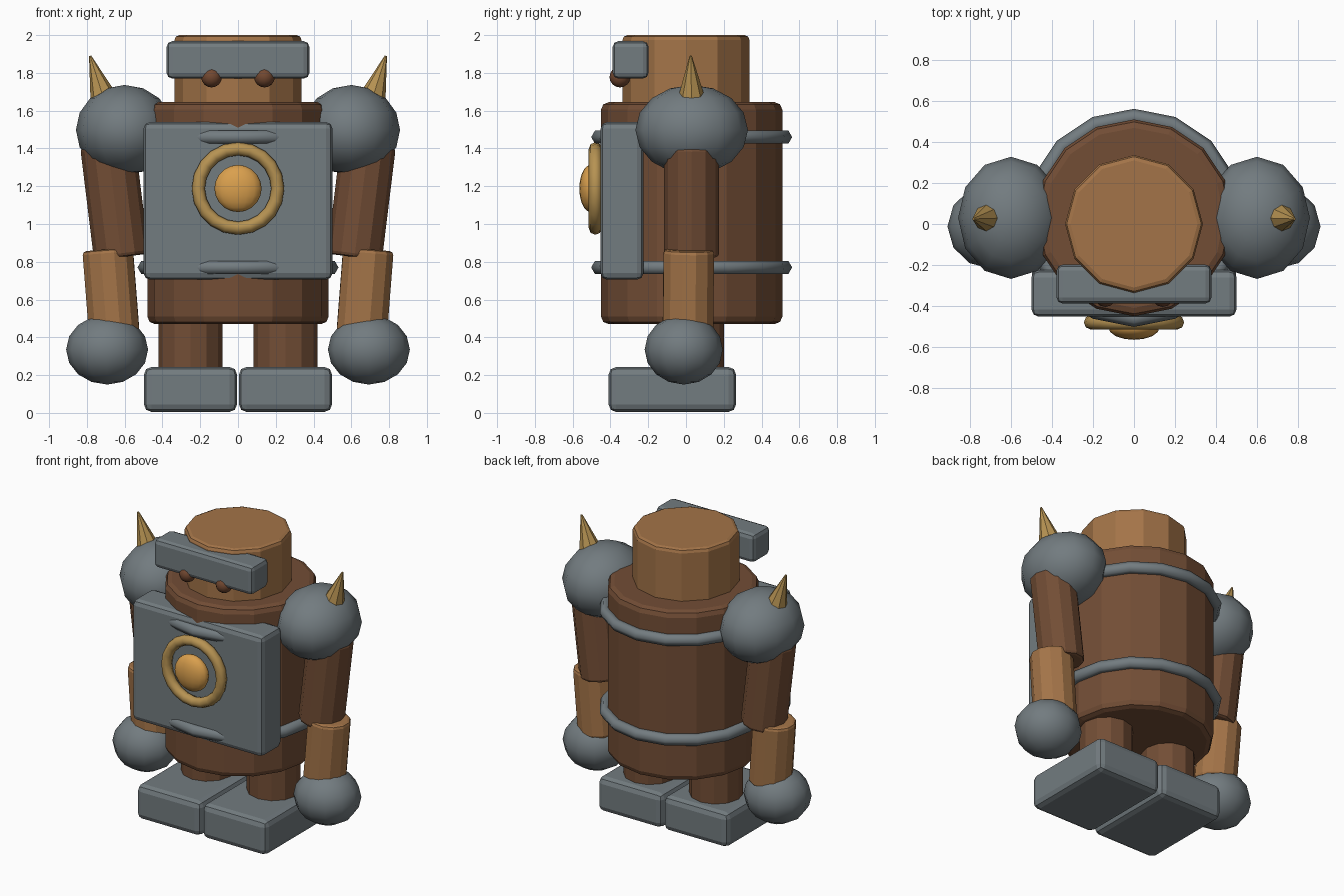
import bpy
import math
from mathutils import Vector

cube = bpy.data.objects.get("Cube")
if cube:
    bpy.data.objects.remove(cube, do_unlink=True)


def material(name, rgb):
    m = bpy.data.materials.new(name)
    m.use_nodes = True
    m.diffuse_color = (*rgb, 1)
    m.node_tree.nodes["Principled BSDF"].inputs["Base Color"].default_value = (*rgb, 1)
    return m


STEEL = material("grey steel", (0.17, 0.20, 0.215))
DARK = material("dark copper", (0.17, 0.075, 0.036))
LIGHT = material("light copper", (0.37, 0.175, 0.065))
BRASS = material("brass", (0.47, 0.29, 0.085))
GOLD = material("glowing gold", (0.70, 0.35, 0.075))
EYE = material("eye brown", (0.17, 0.065, 0.03))
MID_Y = 0.03


def finish(name, mat, bevel=0.0, smooth=None):
    """Name the active part, apply its scale, colour it and soften its edges."""
    ob = bpy.context.object
    ob.name = name
    ob.data.materials.append(mat)
    bpy.ops.object.transform_apply(location=False, rotation=False, scale=True)
    if smooth:
        bpy.ops.object.shade_smooth_by_angle(angle=math.radians(smooth))
    if bevel:
        mod = ob.modifiers.new("Bevel", "BEVEL")
        mod.width = bevel
        mod.segments = 2
        mod.limit_method = "ANGLE"
        mod.angle_limit = math.radians(40)
    return ob


def box(name, mat, low, high, bevel):
    low, high = Vector(low), Vector(high)
    bpy.ops.mesh.primitive_cube_add(size=1, location=(low + high) / 2)
    bpy.context.object.scale = high - low
    return finish(name, mat, bevel)


def rod(name, mat, start, end, radius, sides=12, bevel=0.0, tip=None):
    """Cylinder or cone running from start to end."""
    start, end = Vector(start), Vector(end)
    axis = end - start
    bpy.ops.mesh.primitive_cone_add(
        vertices=sides, radius1=radius, radius2=radius if tip is None else tip,
        depth=axis.length, location=(start + end) / 2)
    bpy.context.object.rotation_euler = Vector((0, 0, 1)).rotation_difference(axis).to_euler()
    return finish(name, mat, bevel)


def ball(name, mat, center, radii, segments=12, rings=8):
    bpy.ops.mesh.primitive_uv_sphere_add(segments=segments, ring_count=rings,
                                         radius=1, location=center)
    bpy.context.object.scale = radii
    return finish(name, mat, smooth=60)


def ring(name, mat, center, major, minor, segments, sides, tilt=0.0):
    bpy.ops.mesh.primitive_torus_add(
        major_radius=major, minor_radius=minor, major_segments=segments,
        minor_segments=sides, location=center, rotation=(tilt, 0, 0))
    return finish(name, mat, smooth=65)


# Barrel body with two hoops
rod("body", DARK, (0, MID_Y, 0.47), (0, MID_Y, 1.645), 0.48, sides=16, bevel=0.04)
for label, z in (("lower", 0.77), ("upper", 1.46)):
    ring(label + "_body_hoop", STEEL, (0, MID_Y, z), 0.492, 0.04, 16, 6)

# Chest plate and medallion
box("chest_plate", STEEL, (-0.5, -0.452, 0.705), (0.5, -0.225, 1.54), 0.035)
ring("medallion_ring", BRASS, (0, -0.48, 1.188), 0.21, 0.035, 20, 8, math.pi / 2)
ball("medallion_core", GOLD, (0, -0.505, 1.188), (0.125, 0.06, 0.125), 16, 10)

# Head and brow
rod("head", LIGHT, (0, 0, 1.62), (0, 0, 2.0), 0.336, bevel=0.025)
box("brow", STEEL, (-0.378, -0.388, 1.77), (0.378, -0.198, 1.968), 0.03)

# Paired parts
for side, s in (("left", 1), ("right", -1)):
    ball(side + "_eye", EYE, (s * 0.14, -0.35, 1.778), (0.055, 0.055, 0.055))
    ball(side + "_shoulder", STEEL, (s * 0.6, MID_Y, 1.498), (0.258, 0.298, 0.238))
    rod(side + "_shoulder_spike", BRASS, (s * 0.7, MID_Y, 1.63),
        (s * 0.783, MID_Y - 0.005, 1.89), 0.083, sides=8, tip=0.006)
    rod(side + "_upper_arm", DARK, (s * 0.69, MID_Y, 1.42),
        (s * 0.617, MID_Y, 0.825), 0.146, bevel=0.02)
    rod(side + "_forearm", LIGHT, (s * 0.69, 0.015, 0.865),
        (s * 0.655, 0.01, 0.42), 0.138, bevel=0.02)
    ball(side + "_fist", STEEL, (s * 0.693, -0.012, 0.335), (0.217, 0.207, 0.185))
    rod(side + "_leg", DARK, (s * 0.252, MID_Y, 0.2), (s * 0.252, MID_Y, 0.52), 0.17)
    inner, outer = sorted((s * 0.005, s * 0.498))
    box(side + "_foot", STEEL, (inner, -0.41, 0.005), (outer, 0.265, 0.243), 0.04)
